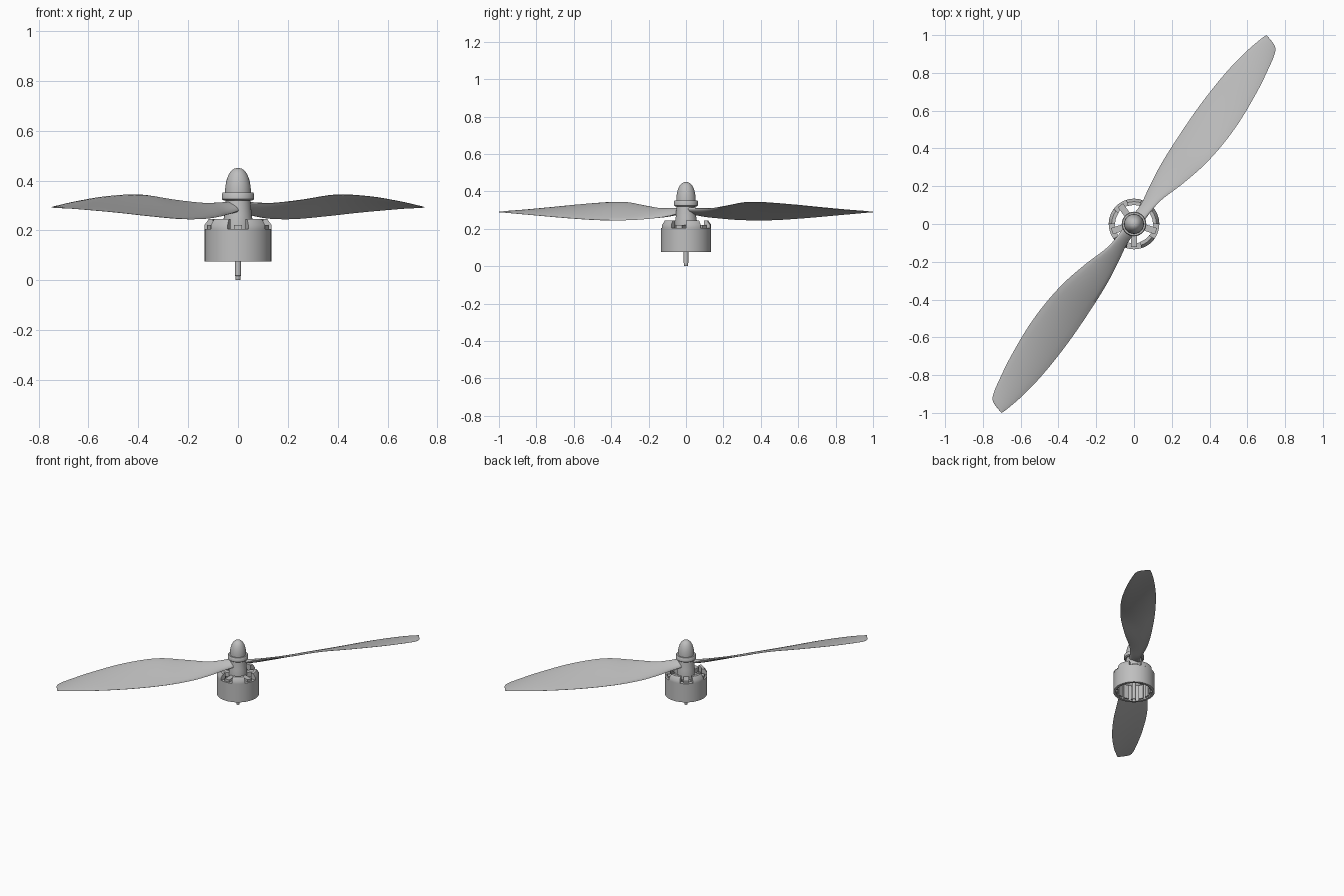
import bpy, bmesh, math
from mathutils import Vector, Matrix

cube = bpy.data.objects.get("Cube")
if cube:
    bpy.data.objects.remove(cube)

grey = bpy.data.materials.new("plain grey")
grey.use_nodes = True
colour = (0.52, 0.52, 0.52, 1)
grey.diffuse_color = colour
grey.node_tree.nodes["Principled BSDF"].inputs["Base Color"].default_value = colour


def finish(name, bm, angle=35):
    bmesh.ops.remove_doubles(bm, verts=bm.verts, dist=1e-5)
    bmesh.ops.recalc_face_normals(bm, faces=bm.faces)
    mesh = bpy.data.meshes.new(name)
    bm.to_mesh(mesh)
    bm.free()
    mesh.materials.append(grey)
    obj = bpy.data.objects.new(name, mesh)
    bpy.context.collection.objects.link(obj)
    bpy.ops.object.select_all(action='DESELECT')
    obj.select_set(True)
    bpy.context.view_layer.objects.active = obj
    bpy.ops.object.shade_smooth_by_angle(angle=math.radians(angle))
    return obj


def skin(bm, rings, wrap=False, caps=False):
    """Join closed loops of points into a tube."""
    loops = [[bm.verts.new(p) for p in ring] for ring in rings]
    n = len(loops[0])
    pairs = list(zip(loops, loops[1:]))
    if wrap:
        pairs.append((loops[-1], loops[0]))
    for a, b in pairs:
        for i in range(n):
            j = (i + 1) % n
            bm.faces.new((a[i], a[j], b[j], b[i]))
    if caps:
        bm.faces.new(loops[0])
        bm.faces.new(loops[-1])


def sweep(bm, profile, start=0, span=360, steps=64):
    """Turn a closed (radius, z) profile about the z axis."""
    full = span == 360
    rings = []
    for i in range(steps if full else steps + 1):
        a = math.radians(start + span * i / steps)
        rings.append([(r * math.cos(a), r * math.sin(a), z) for r, z in profile])
    skin(bm, rings, wrap=full, caps=not full)


def turned(name, profile, steps=48, angle=35):
    """Solid turned part from bottom to top, closed on the axis."""
    bm = bmesh.new()
    rings = [[(r * math.cos(math.tau * i / steps), r * math.sin(math.tau * i / steps), z)
              for i in range(steps)] for r, z in profile]
    skin(bm, rings, caps=True)
    return finish(name, bm, angle)


def box(bm, size, centre, turn):
    m = (Matrix.Rotation(turn, 4, 'Z') @ Matrix.Translation(centre)
         @ Matrix.Diagonal((*size, 1)))
    bmesh.ops.create_cube(bm, size=1, matrix=m)


# Motor bell: open cylinder with five raised rim blocks
bm = bmesh.new()
sweep(bm, [(0.134, 0.075), (0.134, 0.205), (0.102, 0.205), (0.117, 0.19), (0.117, 0.075)])
finish("motor_bell", bm)

bm = bmesh.new()
spoke_angles = [270 + 72 * i for i in range(5)]
for a in spoke_angles:
    sweep(bm, [(0.134, 0.204), (0.134, 0.222), (0.118, 0.245), (0.1, 0.245), (0.1, 0.204)],
          a + 18, 36, 12)
finish("rim_blocks", bm)

# Spokes from the centre to the rim
bm = bmesh.new()
for a in spoke_angles:
    box(bm, (0.095, 0.034, 0.03), (0.075, 0, 0.206), math.radians(a))
finish("bell_spokes", bm)

# Magnets lining the inside of the bell
bm = bmesh.new()
for i in range(14):
    box(bm, (0.012, 0.034, 0.1), (0.112, 0, 0.133), math.tau * i / 14)
finish("magnets", bm)

# Shaft, hub, clamping collar and spinner
turned("shaft", [(0.009, 0), (0.011, 0.003), (0.011, 0.016), (0.013, 0.018),
                 (0.013, 0.25)], 24)
turned("hub", [(0.045, 0.19), (0.058, 0.195), (0.058, 0.245), (0.055, 0.26),
               (0.05, 0.325)])
turned("collar", [(0.058, 0.32), (0.065, 0.325), (0.065, 0.346), (0.061, 0.352)])
nose = [(0.052 * math.cos(t * math.pi / 2) ** 0.85, 0.35 + 0.1 * math.sin(t * math.pi / 2))
        for t in [i / 14 for i in range(14)]]
turned("spinner", nose + [(0.001, 0.45)])

# Blade stations: distance, trailing offset, leading offset, their heights, thickness
stations = [
    (0.00, -0.036, 0.036, 0.290, 0.305, 0.036),
    (0.10, -0.033, 0.032, 0.268, 0.306, 0.026),
    (0.19, -0.050, 0.040, 0.256, 0.308, 0.019),
    (0.32, -0.073, 0.077, 0.247, 0.322, 0.014),
    (0.50, -0.089, 0.114, 0.246, 0.343, 0.012),
    (0.72, -0.098, 0.124, 0.257, 0.336, 0.010),
    (0.94, -0.091, 0.103, 0.272, 0.317, 0.008),
    (1.10, -0.070, 0.073, 0.282, 0.301, 0.006),
    (1.18, -0.052, 0.050, 0.287, 0.293, 0.005),
    (1.205, -0.045, 0.023, 0.288, 0.291, 0.004),
    (1.22, -0.040, -0.032, 0.289, 0.290, 0.003),
]


def spline(rows, i, t):
    """Smooth value between row i and row i + 1."""
    p = [Vector(rows[max(0, min(len(rows) - 1, k))]) for k in range(i - 1, i + 3)]
    h = p[2][0] - p[1][0]
    m1 = (p[2] - p[0]) * (h / (p[2][0] - p[0][0]))
    m2 = (p[3] - p[1]) * (h / (p[3][0] - p[1][0]))
    return (p[1] * (2 * t**3 - 3 * t**2 + 1) + m1 * (t**3 - 2 * t**2 + t)
            + p[2] * (3 * t**2 - 2 * t**3) + m2 * (t**3 - t**2))


def section(row, along, across, n=12):
    """Thin cambered aerofoil loop at one station."""
    s, back, front, z_back, z_front, thick = row
    upper, lower = [], []
    for k in range(n + 1):
        f = k / n
        bulge = math.sqrt(max(0, 4 * f * (1 - f)))
        mid = along * s + across * (back + (front - back) * f)
        z = z_back + (z_front - z_back) * f + 0.04 * (front - back) * bulge**2
        half = thick / 2 * (0.12 + 0.88 * bulge)
        upper.append(mid + Vector((0, 0, z + half)))
        lower.append(mid + Vector((0, 0, z - half)))
    return upper + lower[::-1]


rows = [spline(stations, i, t / 5) for i in range(len(stations) - 1) for t in range(5)]
rows.append(Vector(stations[-1]))
for name, sign in (("left_blade", 1), ("right_blade", -1)):
    along = Vector((0.6, 0.8, 0)) * sign
    across = Vector((0.8, -0.6, 0)) * sign
    bm = bmesh.new()
    skin(bm, [section(r, along, across) for r in rows], caps=True)
    finish(name, bm, 50)
